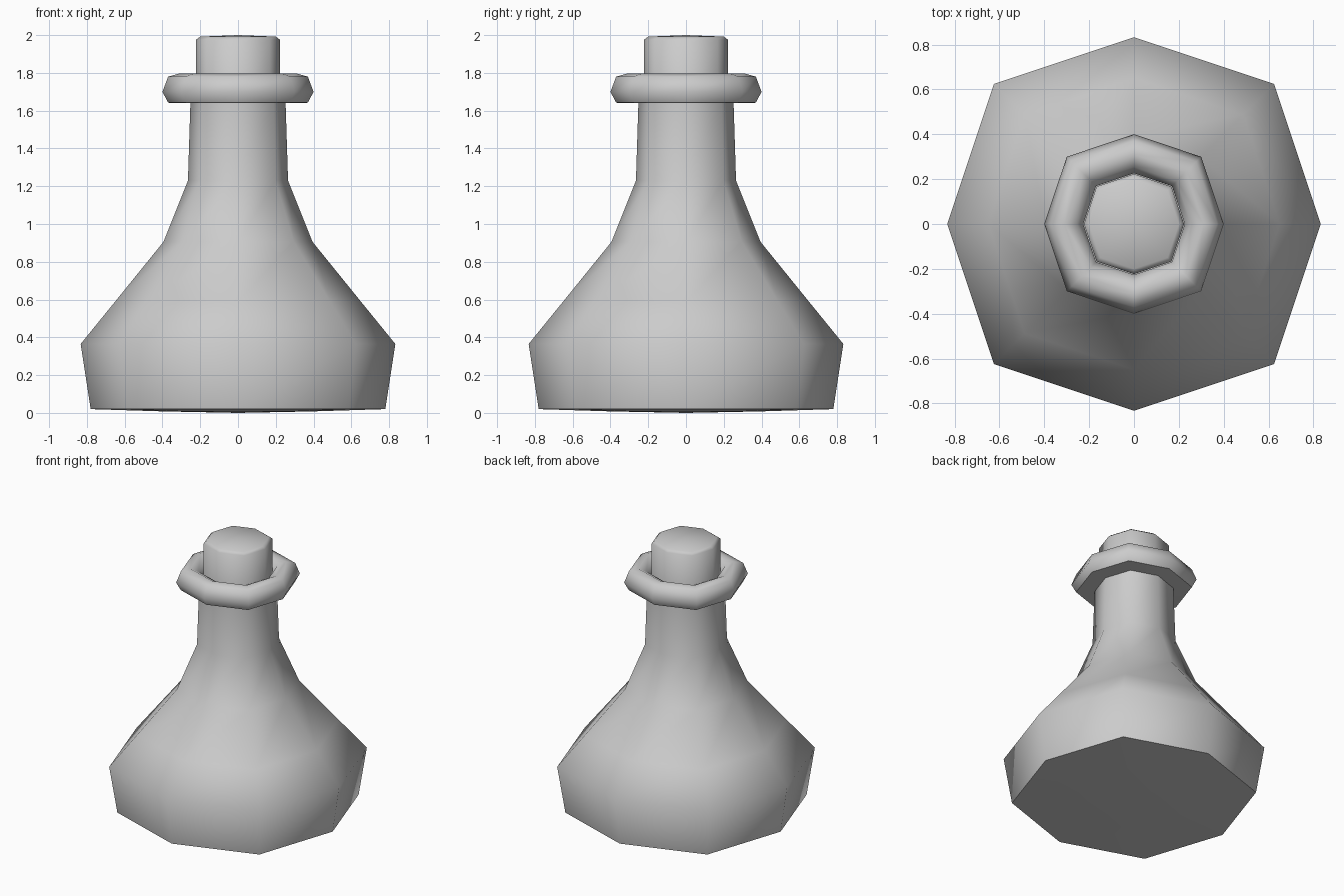
import bpy, math

if "Cube" in bpy.data.objects:
    bpy.data.objects.remove(bpy.data.objects["Cube"])

SIDES = 8
DIAGONAL = 1.06  # corners on the diagonals sit slightly further out


def lathe(name, profile):
    """Revolve an (r, z) profile into an eight-sided part; r = 0 makes a pole."""
    verts, rings, faces = [], [], []
    for r, z in profile:
        start = len(verts)
        if r == 0:
            verts.append((0, 0, z))
            rings.append([start] * SIDES)
            continue
        for i in range(SIDES):
            a = math.tau * i / SIDES
            k = r * (DIAGONAL if i % 2 else 1.0)
            verts.append((k * math.cos(a), k * math.sin(a), z))
        rings.append(list(range(start, start + SIDES)))
    for lo, hi in zip(rings, rings[1:]):
        for i in range(SIDES):
            j = (i + 1) % SIDES
            faces.append(list(dict.fromkeys((lo[i], lo[j], hi[j], hi[i]))))
    mesh = bpy.data.meshes.new(name)
    mesh.from_pydata(verts, [], faces)
    mesh.update()
    obj = bpy.data.objects.new(name, mesh)
    bpy.context.collection.objects.link(obj)
    bpy.ops.object.select_all(action='DESELECT')
    obj.select_set(True)
    bpy.context.view_layer.objects.active = obj
    bpy.ops.object.shade_smooth_by_angle(angle=math.radians(60))
    return obj


# Flask body, neck and rolled lip in one continuous profile
lathe("bottle", [
    (0, 0.0), (0.40, 0.008), (0.78, 0.02), (0.833, 0.365), (0.65, 0.59),
    (0.395, 0.905), (0.265, 1.23), (0.252, 1.64),
    (0.37, 1.642), (0.40, 1.70), (0.37, 1.78), (0.31, 1.797),
    (0.255, 1.77), (0.226, 1.70), (0.226, 1.64),
])

# Cork stopper pushed into the neck
lathe("cork", [
    (0, 1.63), (0.223, 1.63), (0.223, 1.975), (0.20, 1.992), (0, 2.0),
])
